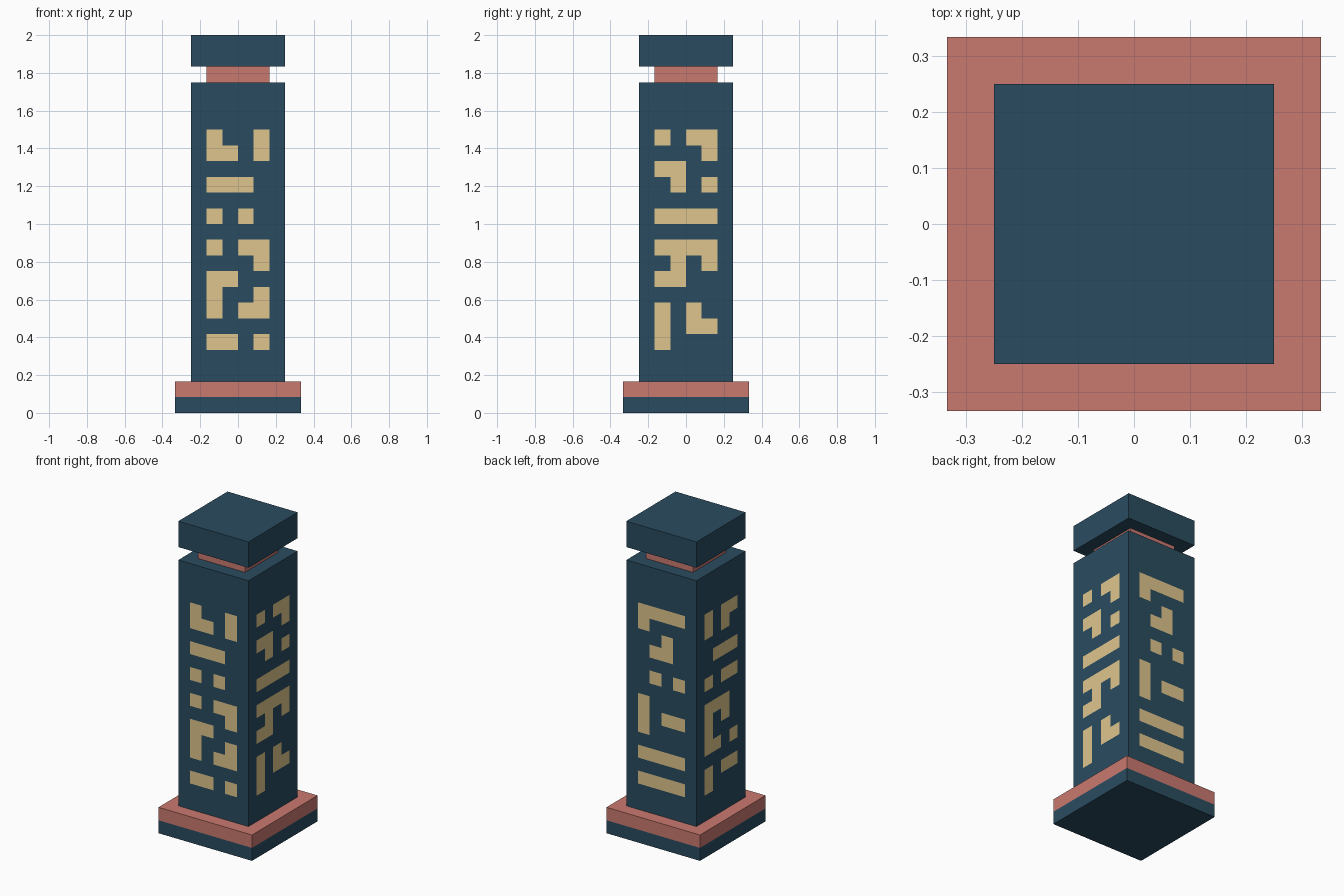
import bpy, bmesh

if "Cube" in bpy.data.objects:
    bpy.data.objects.remove(bpy.data.objects["Cube"])

U = 1 / 12  # block size


def material(name, rgb):
    m = bpy.data.materials.new(name)
    m.diffuse_color = (*rgb, 1)
    m.use_nodes = True
    m.node_tree.nodes["Principled BSDF"].inputs["Base Color"].default_value = m.diffuse_color
    return m


navy = material("navy", (0.023, 0.072, 0.117))
coral = material("coral", (0.584, 0.191, 0.159))
sand = material("sand", (0.73, 0.558, 0.262))


def add_object(name, bm, mats):
    me = bpy.data.meshes.new(name)
    bm.to_mesh(me)
    bm.free()
    for m in mats:
        me.materials.append(m)
    ob = bpy.data.objects.new(name, me)
    bpy.context.collection.objects.link(ob)
    return ob


def slab(name, half, z0, z1, mat):
    bm = bmesh.new()
    bmesh.ops.create_cube(bm, size=1)
    for v in bm.verts:
        v.co.x *= 2 * half * U
        v.co.y *= 2 * half * U
        v.co.z = (z1 if v.co.z > 0 else z0) * U
    return add_object(name, bm, [mat])


# Plinth, neck and cap
slab("plinth_lower", 4, 0, 1, navy)
slab("plinth_upper", 4, 1, 2, coral)
slab("neck", 2, 21, 22, coral)
slab("cap", 3, 22, 24, navy)

# Inlay patterns, top row first, each seen from outside its side
patterns = [
    "1001 1101 0000 1110 0000 1010 0000 1011 0001 1100 1001 1011 0000 1101",  # front
    "1011 0001 1100 0101 0000 1111 0000 1111 0101 1100 0000 1010 1011 1000",  # right
    "1111 1000 0010 0110 0000 0101 0000 1000 1011 1000 0000 1111 0000 1111",  # back
    "1011 1010 0000 0111 0000 1011 0000 1110 1010 1000 1101 0000 1011 1000",  # left
]

# Column shaft: a square grid tube with flush inlaid blocks
W, Z0, Z1, INLAY_TOP = 6, 2, 21, 18
ring = []
for side in range(4):
    for i in range(W):
        a = i - 3
        ring.append([(a, -3), (3, a), (-a, 3), (-3, -a)][side])

bm = bmesh.new()
grid = [[bm.verts.new((x * U, y * U, z * U)) for x, y in ring]
        for z in range(Z0, Z1 + 1)]
n = len(ring)
for r in range(Z1 - Z0):
    row = INLAY_TOP - 1 - (Z0 + r)
    for k in range(n):
        j = (k + 1) % n
        f = bm.faces.new((grid[r][k], grid[r][j], grid[r + 1][j], grid[r + 1][k]))
        side, col = divmod(k, W)
        rows = patterns[side].split()
        if 0 <= row < len(rows) and 1 <= col <= 4:
            f.material_index = int(rows[row][col - 1])
bm.faces.new(grid[-1])
bm.faces.new(grid[0][::-1])
add_object("column_shaft", bm, [navy, sand])
